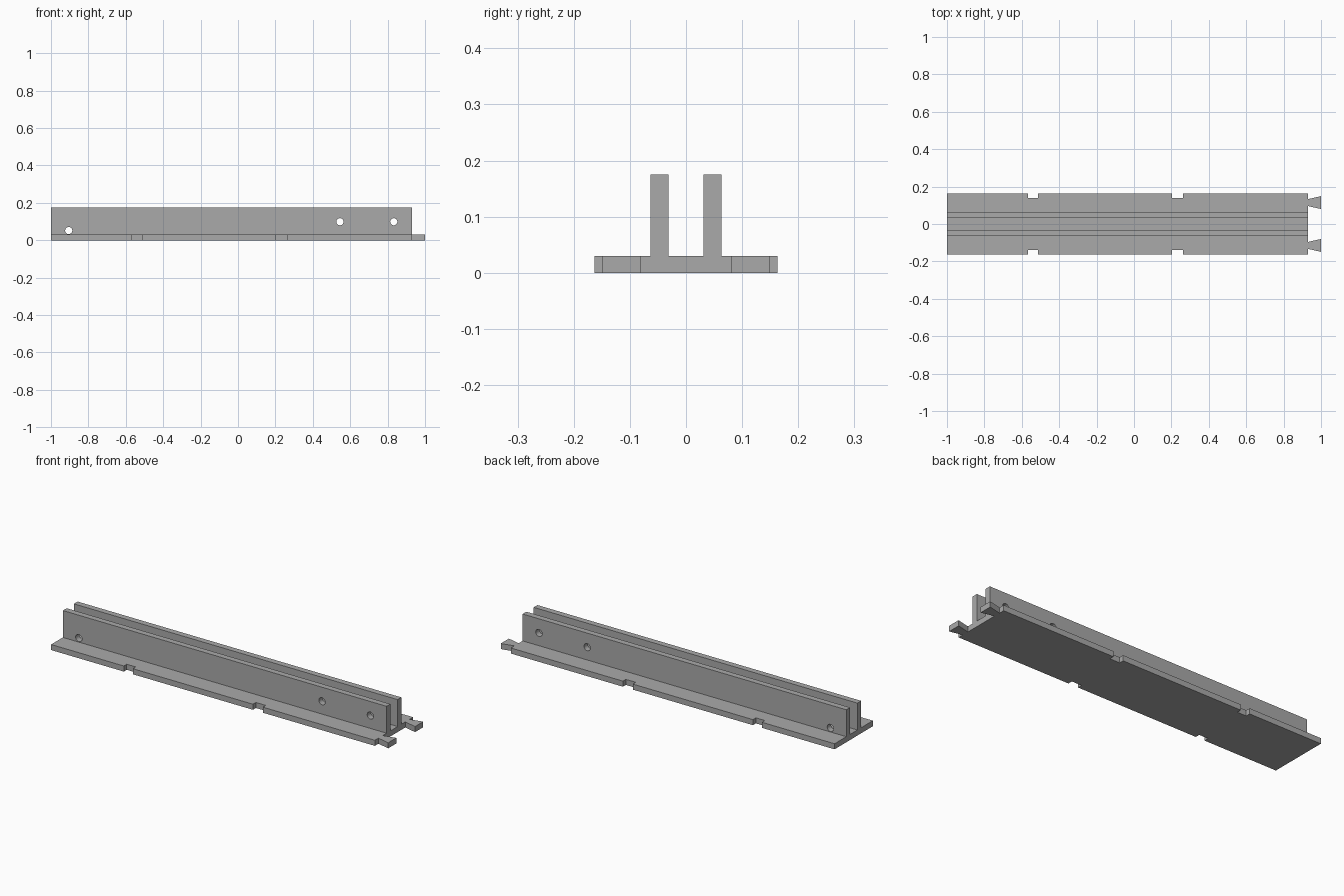
import bpy
import bmesh
import math

cube = bpy.data.objects.get("Cube")
if cube:
    bpy.data.objects.remove(cube, do_unlink=True)

# Single plain grey material
grey = bpy.data.materials.new("plain_grey")
grey.use_nodes = True
colour = (0.4, 0.4, 0.4, 1)
grey.diffuse_color = colour
grey.node_tree.nodes["Principled BSDF"].inputs["Base Color"].default_value = colour

LEFT, END, TIP = -1.0, 0.93, 1.0
HALF_WIDTH, NOTCH_Y = 0.163, 0.138
PLATE_TOP, RAIL_TOP = 0.03, 0.175
RAIL_IN, RAIL_OUT = 0.031, 0.063


def prism(name, outline, z0, z1):
    """Extrude a plan outline from z0 up to z1."""
    bm = bmesh.new()
    face = bm.faces.new([bm.verts.new((x, y, z0)) for x, y in outline])
    top = bmesh.ops.extrude_face_region(bm, geom=[face])["geom"]
    verts = [v for v in top if isinstance(v, bmesh.types.BMVert)]
    bmesh.ops.translate(bm, verts=verts, vec=(0, 0, z1 - z0))
    bmesh.ops.recalc_face_normals(bm, faces=bm.faces)
    mesh = bpy.data.meshes.new(name)
    bm.to_mesh(mesh)
    bm.free()
    mesh.materials.append(grey)
    obj = bpy.data.objects.new(name, mesh)
    bpy.context.collection.objects.link(obj)
    return obj


# Base plate: notched long edges and two dovetail tabs at the end
edge = [(LEFT, HALF_WIDTH)]
for a, b in ((-0.567, -0.513), (0.203, 0.262)):
    edge += [(a, HALF_WIDTH), (a, NOTCH_Y), (b, NOTCH_Y), (b, HALF_WIDTH)]
edge += [(END, HALF_WIDTH), (END, 0.133), (TIP, 0.149), (TIP, 0.08), (END, 0.096)]
prism("base_plate", edge + [(x, -y) for x, y in reversed(edge)], 0, PLATE_TOP)

# Upright rails
rails = []
for name, side in (("front_rail", -1), ("back_rail", 1)):
    a, b = side * RAIL_IN, side * RAIL_OUT
    rails.append(prism(name, [(LEFT, a), (END, a), (END, b), (LEFT, b)],
                       PLATE_TOP, RAIL_TOP))

# Pin holes drilled through both rails
for x, z in ((-0.905, 0.052), (0.545, 0.099), (0.833, 0.099)):
    bpy.ops.mesh.primitive_cylinder_add(vertices=32, radius=0.019, depth=0.3,
                                        location=(x, 0, z),
                                        rotation=(math.pi / 2, 0, 0))
    cutter = bpy.context.object
    cutter.name = "hole_cutter"
    cutter.hide_render = True
    cutter.data.materials.append(grey)
    for rail in rails:
        cut = rail.modifiers.new("pin_hole", "BOOLEAN")
        cut.operation, cut.solver, cut.object = "DIFFERENCE", "EXACT", cutter
        bpy.context.view_layer.objects.active = rail
        bpy.ops.object.modifier_apply(modifier=cut.name)
    bpy.data.objects.remove(cutter, do_unlink=True)

# Smooth hole walls, crisp edges elsewhere
bpy.ops.object.select_all(action="DESELECT")
for rail in rails:
    rail.select_set(True)
bpy.ops.object.shade_smooth_by_angle(angle=math.radians(30))
